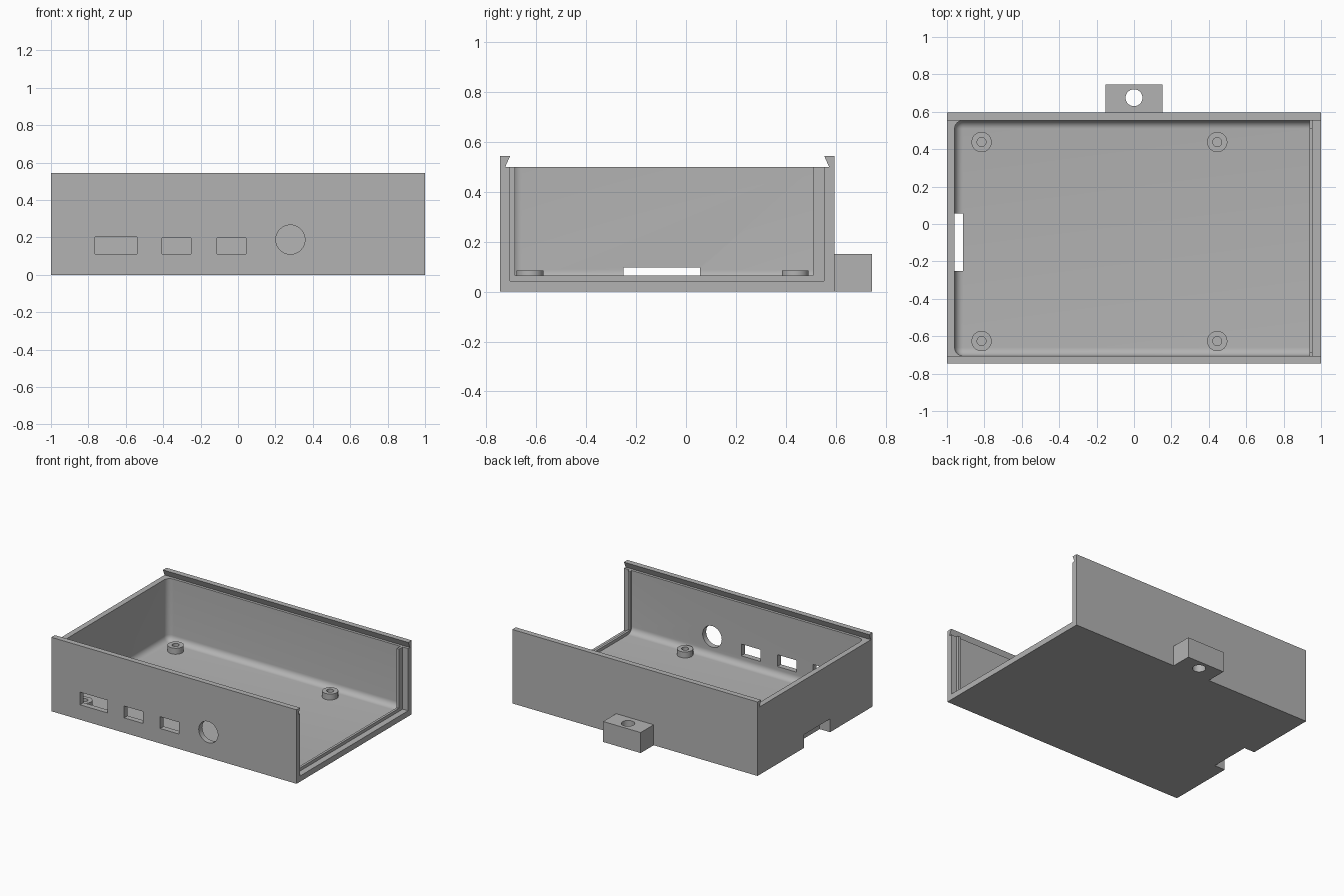
import bpy, bmesh, math
from mathutils import Matrix

if "Cube" in bpy.data.objects:
    bpy.data.objects.remove(bpy.data.objects["Cube"], do_unlink=True)

# Shell dimensions
FRONT, BACK = -0.746, 0.595
WALL, FLOOR, RIM, TOP = 0.041, 0.042, 0.5, 0.545
IN_FRONT, IN_BACK = FRONT + WALL, BACK - WALL
RIB_IN, RIB_OUT = 0.937, 0.955
FILLET = 0.045

grey = bpy.data.materials.new("plain grey")
grey.use_nodes = True
colour = (0.45, 0.45, 0.45, 1)
grey.diffuse_color = colour
grey.node_tree.nodes["Principled BSDF"].inputs["Base Color"].default_value = colour


def finish(bm, name):
    bmesh.ops.recalc_face_normals(bm, faces=bm.faces)
    mesh = bpy.data.meshes.new(name)
    bm.to_mesh(mesh)
    bm.free()
    mesh.materials.append(grey)
    obj = bpy.data.objects.new(name, mesh)
    bpy.context.collection.objects.link(obj)
    return obj


def box_mesh(x, y, z):
    bm = bmesh.new()
    bmesh.ops.create_cube(bm, size=1)
    for v in bm.verts:
        v.co = [lo if c < 0 else hi for c, (lo, hi) in zip(v.co, (x, y, z))]
    return bm


def box(name, x, y, z):
    return finish(box_mesh(x, y, z), name)


def cylinder(name, centre, radius, depth, axis="Z"):
    bm = bmesh.new()
    turn = Matrix.Rotation(math.pi / 2, 4, "X") if axis == "Y" else Matrix()
    bmesh.ops.create_cone(bm, cap_ends=True, segments=48, radius1=radius, radius2=radius,
                          depth=depth, matrix=Matrix.Translation(centre) @ turn)
    return finish(bm, name)


def cut(target, *cutters):
    bpy.context.view_layer.objects.active = target
    for cutter in cutters:
        cutter.hide_render = True
        mod = target.modifiers.new("cut", "BOOLEAN")
        mod.operation, mod.solver, mod.object = "DIFFERENCE", "EXACT", cutter
        bpy.ops.object.modifier_apply(modifier=mod.name)
        bpy.data.objects.remove(cutter, do_unlink=True)


def smooth(obj):
    bpy.ops.object.select_all(action="DESELECT")
    obj.select_set(True)
    bpy.context.view_layer.objects.active = obj
    bpy.ops.object.shade_smooth_by_angle(angle=math.radians(30))


# Outer block with undercut lid rails along the front and back
profile = [(FRONT, 0), (BACK, 0), (BACK, TOP), (IN_BACK, TOP), (IN_BACK + 0.02, RIM),
           (IN_FRONT - 0.02, RIM), (IN_FRONT, TOP), (FRONT, TOP)]
bm = bmesh.new()
face = bm.faces.new([bm.verts.new((-1, y, z)) for y, z in profile])
side = bmesh.ops.extrude_face_region(bm, geom=[face])["geom"]
bmesh.ops.translate(bm, vec=(2, 0, 0), verts=[g for g in side if isinstance(g, bmesh.types.BMVert)])
shell = finish(bm, "case_shell")

# Main cavity, filleted along the floor and the two closed corners
bm = box_mesh((-1 + WALL, RIB_IN), (IN_FRONT, IN_BACK), (FLOOR, RIM + 0.02))


def is_filleted(edge):
    mid = (edge.verts[0].co + edge.verts[1].co) / 2
    at_open_end = mid.x > RIB_IN - 0.01
    at_closed_end = mid.x < -0.9
    at_floor = mid.z < FLOOR + 0.01
    at_top = mid.z > RIM
    return not at_open_end and not at_top and (at_floor or at_closed_end)


bmesh.ops.bevel(bm, geom=[e for e in bm.edges if is_filleted(e)], offset=FILLET,
                segments=8, profile=0.5, affect="EDGES")
cut(shell, finish(bm, "cavity_cutter"))

# Open end: panel recess, and the opening that leaves a rib around it
cut(shell,
    box("recess_cutter", (RIB_OUT, 1.1), (IN_FRONT, IN_BACK), (FLOOR, RIM + 0.02)),
    box("rib_cutter", (RIB_IN - 0.03, RIB_OUT + 0.02), (IN_FRONT + 0.019, IN_BACK - 0.044),
        (0.065, RIM + 0.02)))

# Front ports
for left, right, top in ((-0.765, -0.54, 0.203), (-0.406, -0.251, 0.197), (-0.112, 0.043, 0.197)):
    cut(shell, box("port_cutter", (left, right), (FRONT - 0.1, IN_FRONT + 0.06), (0.11, top)))
cut(shell, cylinder("jack_cutter", (0.28, FRONT, 0.188), 0.078, 0.25, "Y"))

# Card notch through the closed end and the floor
cut(shell, box("notch_cutter", (-1.1, -0.915), (-0.25, 0.056), (-0.1, 0.098)))
smooth(shell)

# Mounting bosses
for i, x in enumerate((-0.815, 0.445)):
    for j, y in enumerate((-0.626, 0.438)):
        boss = cylinder(f"boss_{i}_{j}", (x, y, 0.063), 0.054, 0.046)
        cut(boss, cylinder("boss_cutter", (x, y, 0.08), 0.024, 0.07))
        smooth(boss)

# Back mounting lug with a vertical hole
lug = box("mounting_lug", (-0.153, 0.153), (BACK, 0.746), (0, 0.151))
cut(lug, cylinder("lug_cutter", (0, 0.675, 0.08), 0.045, 0.4))
smooth(lug)
